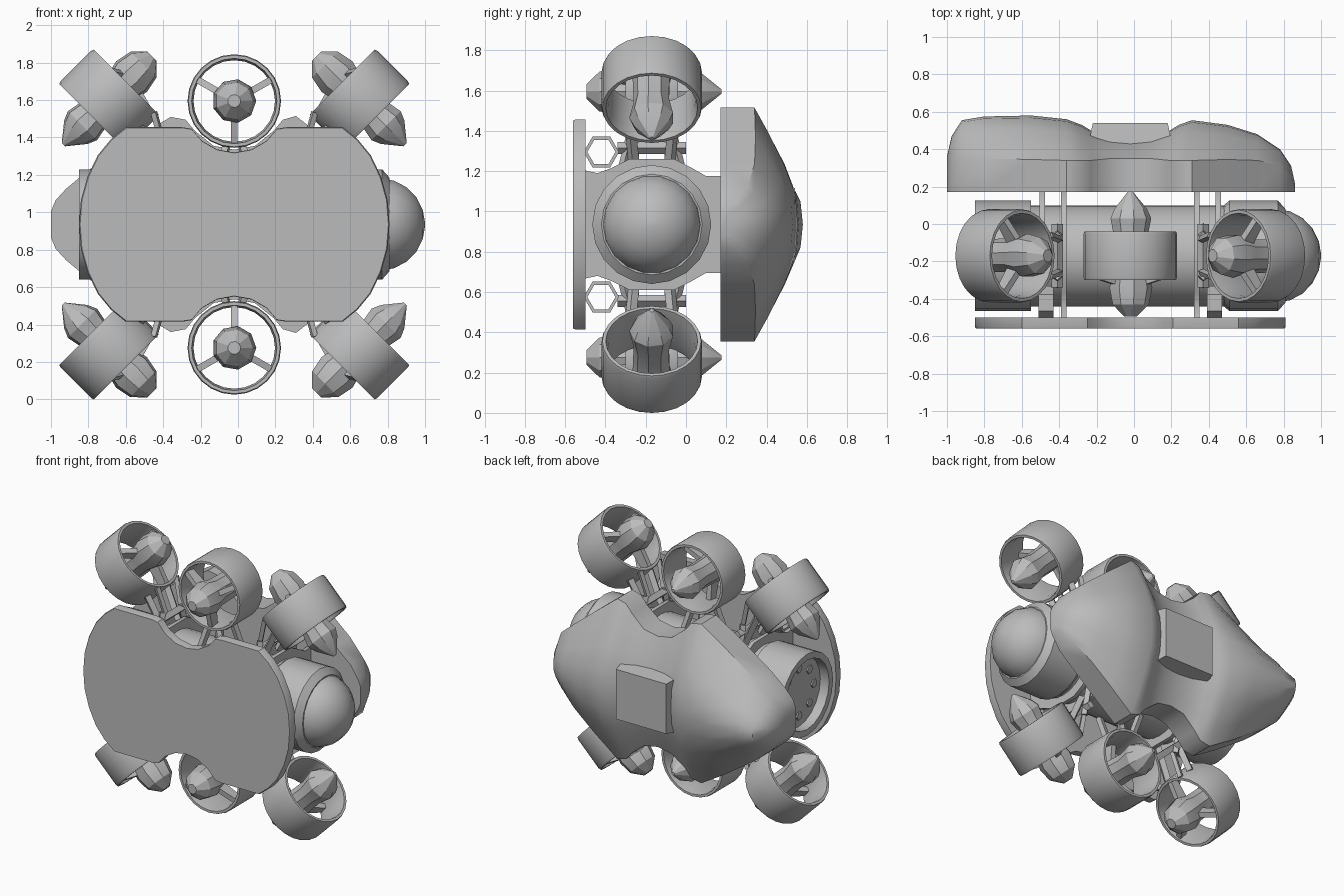
import bpy, bmesh, math
from mathutils import Vector

cube = bpy.data.objects.get("Cube")
if cube:
    bpy.data.objects.remove(cube, do_unlink=True)

grey = bpy.data.materials.new("plain grey")
grey.use_nodes = True
colour = (0.5, 0.5, 0.5, 1)
grey.diffuse_color = colour
grey.node_tree.nodes["Principled BSDF"].inputs["Base Color"].default_value = colour

MID = Vector((-0.02, -0.17, 0.935))     # centre of the hull
SIDES = (-1, 1)


def finish(name, bm, angle=35):
    bmesh.ops.recalc_face_normals(bm, faces=bm.faces)
    mesh = bpy.data.meshes.new(name)
    bm.to_mesh(mesh)
    bm.free()
    ob = bpy.data.objects.new(name, mesh)
    bpy.context.collection.objects.link(ob)
    mesh.materials.append(grey)
    bpy.ops.object.select_all(action='DESELECT')
    ob.select_set(True)
    bpy.context.view_layer.objects.active = ob
    bpy.ops.object.shade_smooth_by_angle(angle=math.radians(angle))
    return ob


def loft(bm, rings, closed=False):
    """Bridge equal rings of points; closed joins last to first, open gets caps."""
    rows = [[bm.verts.new(p) for p in ring] for ring in rings]
    n = len(rows[0])
    pairs = list(zip(rows, rows[1:])) + ([(rows[-1], rows[0])] if closed else [])
    for a, b in pairs:
        for i in range(n):
            j = (i + 1) % n
            bm.faces.new((a[i], a[j], b[j], b[i]))
    if not closed:
        bm.faces.new(rows[0])
        bm.faces.new(rows[-1])


def lathe(name, profile, centre, axis, sides=24, closed=False, angle=35):
    """Revolve (distance, radius) pairs about an axis through centre."""
    turn = Vector(axis).to_track_quat('Z', 'Y')
    rings = []
    for t, r in profile:
        rings.append([Vector(centre) + turn @ Vector((
            r * math.cos(math.tau * i / sides), r * math.sin(math.tau * i / sides), t))
            for i in range(sides)])
    bm = bmesh.new()
    loft(bm, rings, closed)
    return finish(name, bm, angle)


def strut(name, a, b, r, sides=4):
    a, b = Vector(a), Vector(b)
    return lathe(name, [(0, r), ((b - a).length, r)], a, b - a, sides)


def at(x, y, z):
    return MID + Vector((x, y, z))


# Pressure hull with collars, rear bulkhead and viewing dome
lathe("hull_tube", [(-0.76, 0.27), (0.76, 0.27)], MID, (1, 0, 0), 28)
lathe("left_collar", [(0.5, 0.27), (0.53, 0.295), (0.79, 0.295), (0.83, 0.25), (0.83, 0.23)],
      MID, (1, 0, 0), 20)
lathe("right_collar", [(-0.83, 0.295), (-0.53, 0.295), (-0.53, 0.25), (-0.83, 0.25)],
      MID, (1, 0, 0), 20, closed=True)
dome = [(0.78 + 0.24 * math.sin(a), 0.25 * math.cos(a))
        for a in (math.radians(d) for d in (0, 18, 36, 54, 72, 87))]
lathe("viewing_dome", dome, MID, (1, 0, 0), 18)
for i in range(8):
    a = math.tau * i / 8
    p = at(-0.75, 0.17 * math.cos(a), 0.17 * math.sin(a))
    strut("bulkhead_port", p, p + Vector((-0.02, 0, 0)), 0.03, 6)

# Front plate: one quarter outline mirrored to four, with thruster notches
arc = [(0.27 * math.sin(a), 0.655 - 0.27 * math.cos(a))
       for a in (math.radians(d) for d in (0, 20, 40, 58))]
quarter = arc + [(0.28, 0.52), (0.58, 0.52), (0.66, 0.455), (0.73, 0.37),
                 (0.785, 0.255), (0.82, 0.13), (0.83, 0)]
half = quarter + [(x, -z) for x, z in quarter[-2::-1]]
outline = half + [(-x, z) for x, z in half[-2:0:-1]]
bm = bmesh.new()
loft(bm, [[(MID.x + x * s, y, MID.z + z * s) for x, z in outline]
          for y, s in ((-0.56, 0.993), (-0.55, 1), (-0.50, 1))])
finish("front_plate", bm)

# Buoyancy block: sections along x of half height, rim depth and ridge depth
stations = [
    (-1.0, 0.07, 0.26, 0.36), (-0.975, 0.13, 0.32, 0.47), (-0.92, 0.19, 0.35, 0.555),
    (-0.8, 0.29, 0.35, 0.575), (-0.55, 0.46, 0.345, 0.58), (-0.36, 0.575, 0.34, 0.56),
    (-0.28, 0.56, 0.34, 0.53), (-0.23, 0.50, 0.34, 0.50), (-0.13, 0.42, 0.35, 0.47),
    (-0.02, 0.40, 0.35, 0.46), (0.09, 0.42, 0.35, 0.47), (0.19, 0.50, 0.34, 0.50),
    (0.24, 0.56, 0.34, 0.53), (0.31, 0.58, 0.34, 0.555), (0.5, 0.43, 0.345, 0.53),
    (0.66, 0.30, 0.34, 0.48), (0.78, 0.20, 0.31, 0.40), (0.84, 0.11, 0.25, 0.31),
    (0.86, 0.06, 0.19, 0.22)]
slope = [(1.0, 0.0), (0.8, 0.3), (0.52, 0.68), (0.25, 0.95)]
bm = bmesh.new()
rings = []
for x, h, rim, ridge in stations:
    top = [(x, rim + (ridge - rim) * f, MID.z + h * s) for s, f in slope]
    low = [(x, y, 2 * MID.z - z) for _, y, z in reversed(top)]
    rings.append([(x, 0.17, MID.z + h)] + top + [(x, ridge, MID.z)] + low
                 + [(x, 0.17, MID.z - h)])
loft(bm, rings)
finish("buoyancy_block", bm, 40)

# Raised panel in the valley of the block
bm = bmesh.new()
loft(bm, [[(MID.x + sx * w, y, MID.z + sz * h) for sx, sz in
           ((-1, -1), (1, -1), (1, 1), (-1, 1))]
          for y, w, h in ((0.40, 0.23, 0.20), (0.54, 0.20, 0.18))])
finish("back_panel", bm)

# Frame brackets joining plate, hull and block
upper = [(-0.34, 0.27), (-0.27, 0.255), (-0.2, 0.28), (-0.11, 0.325), (0.11, 0.325),
         (0.2, 0.28), (0.27, 0.24), (0.345, 0.24)]
bracket = upper + [(y, -z) for y, z in reversed(upper)]
for side in SIDES:
    for x in (0.355, 0.47):
        bm = bmesh.new()
        loft(bm, [[at(side * x + e, y, z) for y, z in bracket] for e in (-0.014, 0.014)])
        finish("frame_bracket", bm)
    # Hexagonal clamps and mounting posts behind the front plate
    for up in SIDES:
        lathe("frame_clamp", [(-0.04, 0.088), (0.04, 0.088), (0.04, 0.07), (-0.04, 0.07)],
              at(side * 0.45, -0.25, up * 0.36), (1, 0, 0), 6, closed=True)
        strut("mount_bar", at(side * 0.39, -0.17, up * 0.38), at(side * 0.39, 0.17, up * 0.38), 0.03)
        for y in (-0.15, 0.15):
            strut("mount_post", at(side * 0.39, y, up * 0.25), at(side * 0.39, y * 0.7, up * 0.43), 0.025)


def thruster(name, centre, axis, first):
    """Duct, spindle motor and three vanes; the thick motor end is along axis."""
    axis = Vector(axis).normalized()
    lathe(name + "_duct", [(-0.13, 0.245), (-0.115, 0.25), (0.115, 0.25), (0.13, 0.245),
                           (0.13, 0.228), (0.07, 0.218), (-0.07, 0.218), (-0.13, 0.228)],
          centre, axis, 24, closed=True)
    lathe(name + "_motor", [(-0.345, 0.012), (-0.25, 0.09), (-0.2, 0.112), (-0.09, 0.09),
                            (0.08, 0.095), (0.17, 0.118), (0.26, 0.1), (0.325, 0.035)],
          centre, axis, 9, angle=25)
    u = Vector(first).normalized()
    v = axis.cross(u)
    for k in range(3):
        a = math.tau * k / 3
        d = u * math.cos(a) + v * math.sin(a)
        w = axis.cross(d) * 0.018
        bm = bmesh.new()
        loft(bm, [[centre + d * r + w * i + axis * (mid + j * depth)
                   for i, j in ((-1, -1), (1, -1), (1, 1), (-1, 1))]
                  for r, mid, depth in ((0.06, 0.12, 0.045), (0.235, 0.085, 0.03))])
        finish(name + "_vane", bm)


# Centre thrusters face front to back, corner thrusters are tilted
for up in SIDES:
    word = "upper" if up > 0 else "lower"
    thruster(word + "_centre", at(0, 0, up * 0.66), (0, -1, 0), (0, 0, -up))
    for y in (-0.1, 0.1):
        for side in SIDES:
            strut("centre_mount", at(side * 0.09, y, up * 0.25), at(side * 0.04, y * 0.7, up * 0.43), 0.025)
    for side in SIDES:
        hand = "left" if side > 0 else "right"
        c = at(side * 0.67, 0, up * 0.67)
        thruster(word + "_" + hand, c, (-side, 0, up), (-side, 0, -up))
        for y in (-0.11, 0.11):
            strut("corner_mount", at(side * 0.4, y * 0.8, up * 0.3),
                  at(side * 0.51, y, up * 0.52), 0.028)
            strut("corner_brace", at(side * 0.38, y * 0.8, up * 0.42),
                  at(side * 0.43, y, up * 0.6), 0.02)
